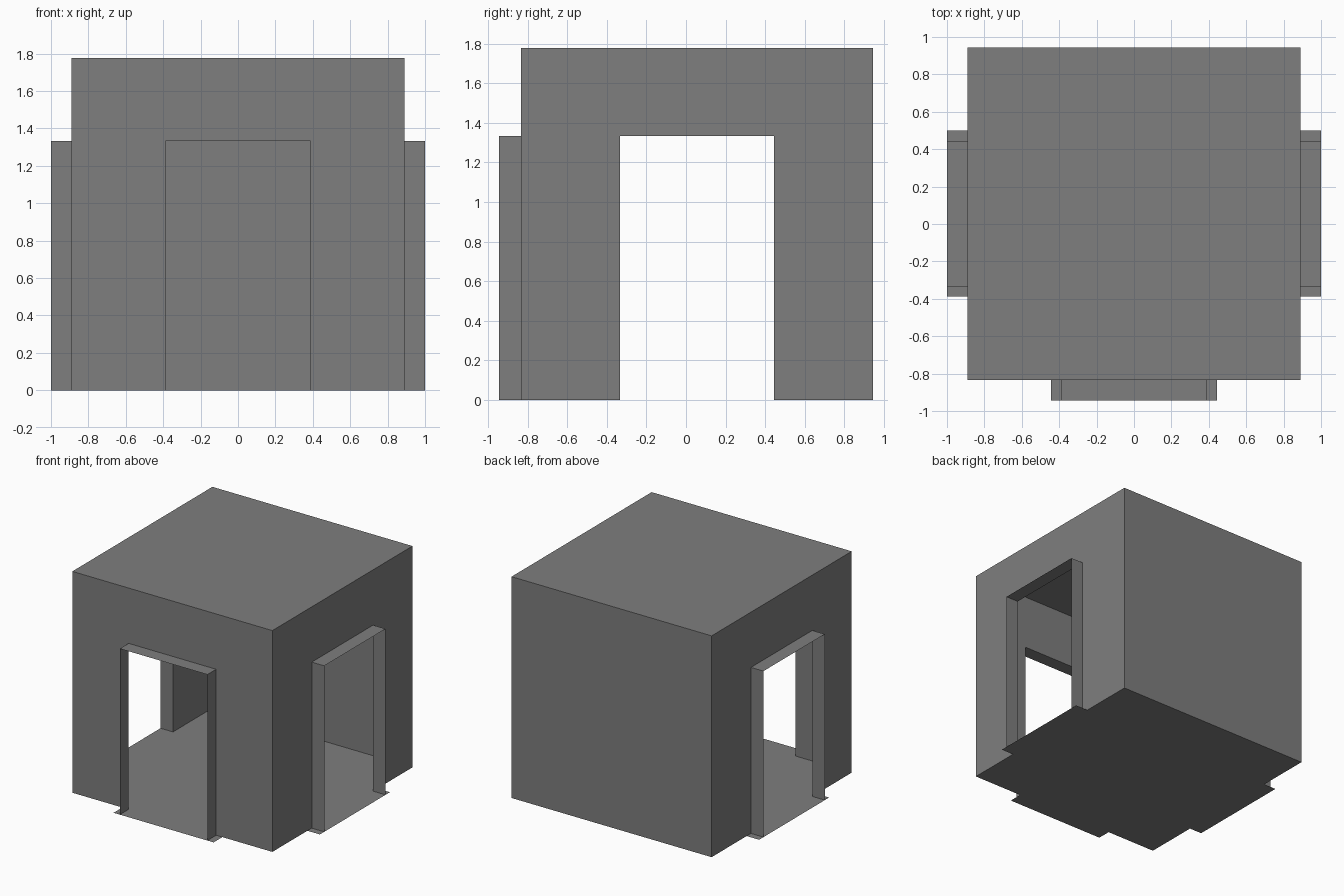
import bpy
from math import pi
from mathutils import Matrix, Vector

if "Cube" in bpy.data.objects:
    bpy.data.objects.remove(bpy.data.objects["Cube"])

U = 1 / 9                      # grid module
R, H = 8 * U, 16 * U           # half width and height of the room
DOOR, TOP = 3.5 * U, 12 * U    # half width and height of each doorway
SILL, OUT = 4 * U, 9 * U       # half width and outer reach of each threshold
CENTRE = Matrix.Translation((0, 0.5 * U, 0))

grey = bpy.data.materials.new("dark_grey")
grey.diffuse_color = (0.21, 0.21, 0.21, 1)
grey.use_nodes = True
grey.node_tree.nodes["Principled BSDF"].inputs["Base Color"].default_value = grey.diffuse_color


def sheet(name, verts, faces, angle=0):
    """Thin surface laid out for the front side, turned about the room centre."""
    m = CENTRE @ Matrix.Rotation(angle, 4, 'Z')
    mesh = bpy.data.meshes.new(name)
    mesh.from_pydata([m @ Vector(v) for v in verts], [], faces)
    mesh.materials.append(grey)
    obj = bpy.data.objects.new(name, mesh)
    bpy.context.collection.objects.link(obj)


def doorway(side, angle):
    # Wall with the opening cut out of its lower edge
    outline = [(-R, 0), (-DOOR, 0), (-DOOR, TOP), (DOOR, TOP),
               (DOOR, 0), (R, 0), (R, H), (-R, H)]
    sheet(side + "_wall", [(x, -R, z) for x, z in outline],
          [(0, 1, 2, 7), (2, 3, 6, 7), (3, 4, 5, 6)], angle)
    # Thin projecting frame: two jambs and a header
    path = [(-DOOR, 0), (-DOOR, TOP), (DOOR, TOP), (DOOR, 0)]
    sheet(side + "_door_frame",
          [(x, y, z) for x, z in path for y in (-R, -OUT)],
          [(i, i + 1, i + 3, i + 2) for i in (0, 2, 4)], angle)
    # Flat threshold continuing the floor
    sheet(side + "_threshold",
          [(-SILL, -OUT, 0), (SILL, -OUT, 0), (SILL, -R, 0), (-SILL, -R, 0)],
          [(3, 2, 1, 0)], angle)


for side, angle in (("front", 0), ("right", pi / 2), ("left", -pi / 2)):
    doorway(side, angle)

# Solid back wall, roof and floor
sheet("back_wall", [(-R, -R, 0), (R, -R, 0), (R, -R, H), (-R, -R, H)],
      [(0, 1, 2, 3)], pi)
square = [(-R, -R), (R, -R), (R, R), (-R, R)]
sheet("roof", [(x, y, H) for x, y in square], [(0, 1, 2, 3)])
sheet("floor", [(x, y, 0) for x, y in square], [(3, 2, 1, 0)])
